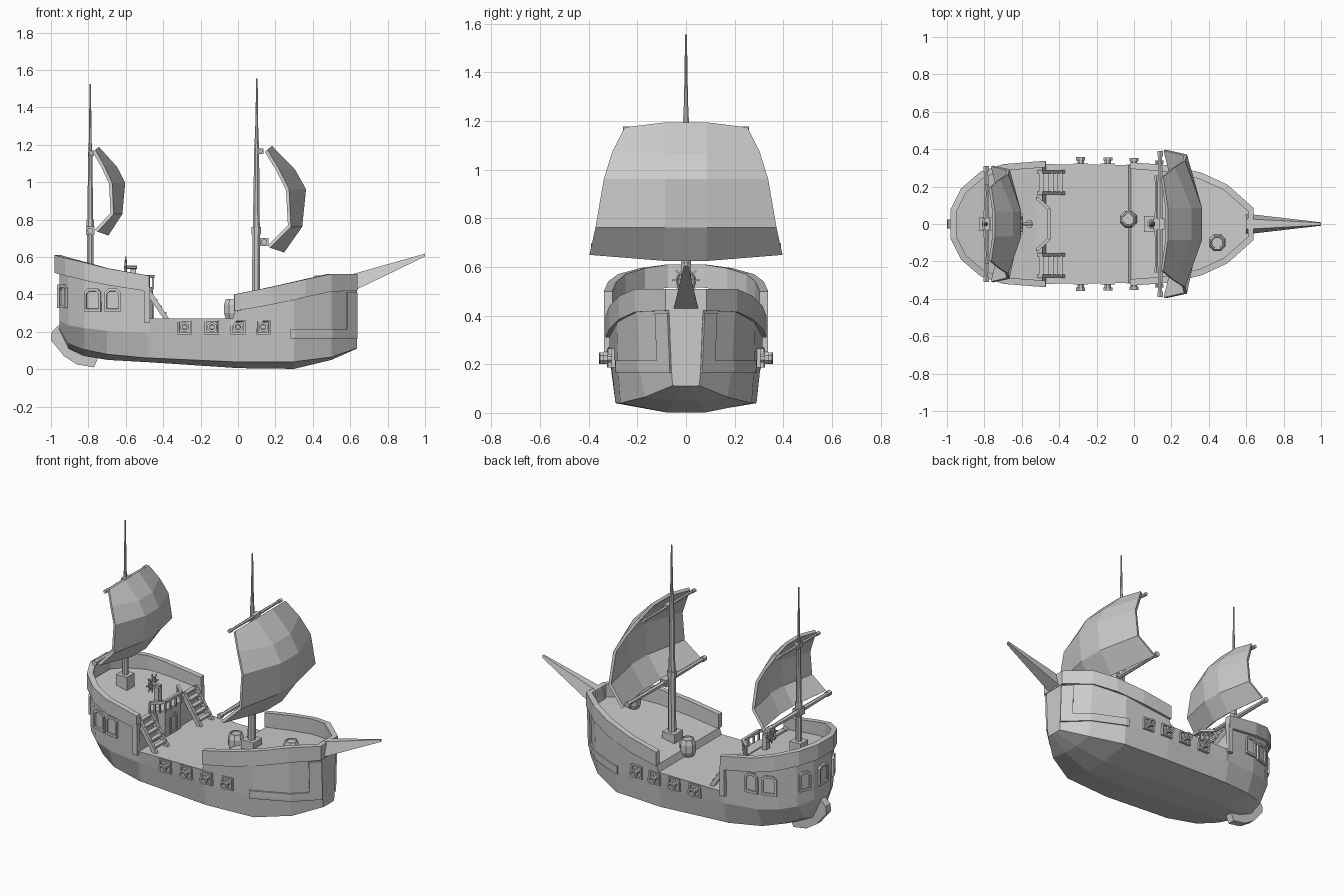
import bpy, bmesh, math
from mathutils import Vector, Matrix

if "Cube" in bpy.data.objects:
    bpy.data.objects.remove(bpy.data.objects["Cube"])


def finish(name, bm):
    bmesh.ops.remove_doubles(bm, verts=bm.verts, dist=0.0002)
    bmesh.ops.recalc_face_normals(bm, faces=bm.faces)
    me = bpy.data.meshes.new(name)
    bm.to_mesh(me)
    bm.free()
    ob = bpy.data.objects.new(name, me)
    bpy.context.collection.objects.link(ob)
    return ob


def loft(name, rings):
    """Closed rings joined in order, with end caps."""
    bm = bmesh.new()
    rows = [[bm.verts.new(p) for p in r] for r in rings]
    n = len(rows[0])
    for a, b in zip(rows, rows[1:]):
        for i in range(n):
            bm.faces.new((a[i], a[(i + 1) % n], b[(i + 1) % n], b[i]))
    bm.faces.new(rows[0])
    bm.faces.new(rows[-1])
    return finish(name, bm)


def grid(name, rows, thick, offset):
    bm = bmesh.new()
    vs = [[bm.verts.new(p) for p in r] for r in rows]
    for a, b in zip(vs, vs[1:]):
        for i in range(len(a) - 1):
            bm.faces.new((a[i], a[i + 1], b[i + 1], b[i]))
    ob = finish(name, bm)
    m = ob.modifiers.new("thickness", 'SOLIDIFY')
    m.thickness, m.offset = thick, offset
    return ob


def box(name, c, s):
    bm = bmesh.new()
    bmesh.ops.create_cube(bm, size=1, matrix=Matrix.Translation(c) @ Matrix.Diagonal((*s, 1)))
    return finish(name, bm)


def turned(name, base, axis, prof, n=8):
    """Round part: prof holds (distance along axis, radius)."""
    q = Vector(axis).to_track_quat('Z', 'Y')
    ring = lambda d, r: [Vector(base) + q @ Vector((r * math.cos((k + .5) * math.tau / n),
                         r * math.sin((k + .5) * math.tau / n), d)) for k in range(n)]
    return loft(name, [ring(d, r) for d, r in prof])


def bar(name, a, b, r, n=4):
    d = Vector(b) - Vector(a)
    return turned(name, a, d, [(0, r), (d.length, r)], n)


def frame(name, pos, out, w, h, arch, depth=.02):
    """Framed plate with sunken middle, facing along out."""
    pts = [(-w, -h), (w, -h), (w, h - arch), (w - arch, h), (arch - w, h), (-w, h - arch)]
    if not arch:
        pts = [(-w, -h), (w, -h), (w, h), (-w, h)]
    out = Vector(out).normalized()
    side = Vector((0, 0, 1)).cross(out)
    bm = bmesh.new()
    put = lambda d, k: [bm.verts.new(Vector(pos) + side * u * k + Vector((0, 0, v * k)) + out * d)
                        for u, v in pts]
    rows = [put(-depth, 1), put(depth * .6, 1), put(depth * .6, .76), put(depth * .15, .74)]
    n = len(pts)
    for a, b in zip(rows, rows[1:]):
        for i in range(n):
            bm.faces.new((a[i], a[(i + 1) % n], b[(i + 1) % n], b[i]))
    bm.faces.new(rows[0])
    bm.faces.new(rows[-1])
    return finish(name, bm)


# Hull stations: x, keel z, chine y z, middle y z, top y z
ST = [(-.955, .21, .05, .22, .085, .26, .09, .51),
      (-.905, .11, .11, .14, .18, .235, .19, .50),
      (-.82, .07, .18, .105, .25, .22, .265, .485),
      (-.70, .05, .24, .08, .29, .205, .30, .46),
      (-.49, .038, .28, .06, .31, .195, .32, .43),
      (-.47, .037, .28, .06, .31, .195, .32, .27),
      (-.03, .008, .29, .04, .305, .18, .315, .27),
      (-.015, .006, .29, .04, .305, .18, .315, .31),
      (.30, .002, .27, .04, .28, .18, .285, .37),
      (.50, .05, .17, .065, .19, .18, .20, .42),
      (.635, .11, .055, .112, .06, .18, .07, .43)]


def hull_ring(s):
    x, k, yc, zc, ym, zm, yt, zt = s
    half = [(x, yc * .3, k), (x, yc, zc), (x, ym, zm), (x, yt, zt)]
    return half + [(a, -b, c) for a, b, c in reversed(half)]


def hull_y(x, z):
    for a, b in zip(ST, ST[1:]):
        if a[0] <= x <= b[0]:
            t = (x - a[0]) / (b[0] - a[0])
            _, _, yc, zc, ym, zm, yt, zt = [p + (q - p) * t for p, q in zip(a, b)]
            if z < zm:
                return yc + (ym - yc) * (z - zc) / (zm - zc)
            return ym + (yt - ym) * (z - zm) / (zt - zm)


loft("hull", [hull_ring(s) for s in ST])


# Bulwarks: one wall running round the stern, one round the bow
def bulwark(name, half, t):
    path = half + [(x, -y, a, b) for x, y, a, b in reversed(half)]
    P = [Vector((p[0], p[1])) for p in path]
    rings = []
    for i, p in enumerate(path):
        d = (P[min(i + 1, len(P) - 1)] - P[max(i - 1, 0)]).normalized()
        nrm = Vector((-d.y, d.x))
        if nrm.dot(P[i] - Vector((0, 0))) > 0:
            nrm = -nrm
        q = P[i] + nrm * t
        rings.append([(p[0], p[1], p[2]), (q.x, q.y, p[2]), (q.x, q.y, p[3]), (p[0], p[1], p[3])])
    return loft(name, rings)


bulwark("stern_bulwark", [(-.475, .338, .415, .50), (-.70, .32, .45, .54), (-.82, .28, .475, .57),
                          (-.925, .19, .50, .595), (-.98, .08, .515, .61)], .035)
bulwark("bow_bulwark", [(-.02, .33, .31, .40), (.18, .315, .345, .44), (.36, .275, .385, .48),
                        (.50, .21, .415, .51), (.64, .085, .42, .51)], .035)

# Bowsprit and rudder
loft("bowsprit", [[(.60, -.055, .41), (.60, .055, .41), (.60, .028, .505), (.60, -.028, .505)],
                  [(1, -.009, .603), (1, .009, .603), (1, .006, .618), (1, -.006, .618)]])
rud = [(-.96, .235), (-.995, .20), (-1, .155), (-.93, .07), (-.86, .025), (-.77, .01), (-.74, .08), (-.9, .18)]
loft("rudder", [[(x, y, z) for x, z in rud] for y in (-.024, .024)])

# Cabin bay below the poop rail
bay = [(-.52, .14), (-.455, .08), (-.455, -.08), (-.52, -.14)]
loft("cabin_bay", [[(x, y, z) for x, y in bay] for z in (.26, .44)])
frame("cabin_door", (-.455, 0, .335), (1, 0, 0), .035, .06, .015, .012)
for i in range(3):
    a, b = bay[i], bay[i + 1]
    bar("poop_handrail", (*a, .495), (*b, .495), .012)
    for t in (0, .33, .67, 1):
        bar("rail_post", (a[0] + (b[0] - a[0]) * t, a[1] + (b[1] - a[1]) * t, .43),
            (a[0] + (b[0] - a[0]) * t, a[1] + (b[1] - a[1]) * t, .495), .007)

# Steering wheel on its stand
box("wheel_stand", (-.56, 0, .48), (.03, .035, .11))
bar("wheel_axle", (-.61, 0, .545), (-.54, 0, .545), .01, 6)
bpy.ops.mesh.primitive_torus_add(major_segments=10, minor_segments=4, major_radius=.037, minor_radius=.006,
                                 location=(-.6, 0, .545), rotation=(0, math.pi / 2, 0))
bpy.context.object.name = "wheel_rim"
for k in range(4):
    v = Vector((0, math.cos(k * math.pi / 4), math.sin(k * math.pi / 4))) * .058
    c = Vector((-.6, 0, .545))
    bar("wheel_spoke", c - v, c + v, .005)

for s in (-1, 1):
    # Front posts of the poop and ladders
    box("poop_post", (-.487, s * .322, .345), (.032, .03, .19))
    for y in (.165, .28):
        loft("ladder_side", [[(-.365, s * (y + d), .265), (-.395, s * (y + d), .265),
                              (-.515, s * (y + d), .44), (-.49, s * (y + d), .455)] for d in (-.01, .01)])
    for k in range(5):
        box("ladder_step", (-.395 - k * .025, s * .2225, .30 + k * .035), (.028, .11, .012))
    # Gun ports with cannons
    for x in (-.285, -.14, .0, .135):
        y = hull_y(x, .225)
        frame("gun_port", (x, s * y, .225), (0, s, 0), .039, .039, 0, .02)
        turned("cannon", (x, s * (y - .03), .225), (0, s, 0),
               [(0, .02), (.058, .018), (.058, .026), (.075, .026), (.075, .014), (.05, .012)])
    # Cabin side windows and stern quarter windows
    for x, w in ((-.775, .046), (-.67, .042)):
        slope = (hull_y(x + .03, .37) - hull_y(x - .03, .37)) / .06
        frame("side_window", (x, s * hull_y(x, .37), .37), (-slope, s, 0), w, .062, .02)
    frame("stern_window", (-.93, s * .14, .39), (-.88, s * .47, 0), .036, .062, .018)
    # L-shaped bow planking
    for xs, z0, z1 in (((.28, .30, .50, .58), .165, .215), ((.58, .634), .165, .41)):
        grid("bow_planking", [[(x, s * hull_y(x, z), z) for x in xs] for z in (z0, .18, z1)], .018, 0)
frame("stern_window", (-.957, 0, .39), (-1, 0, 0), .045, .062, .018)

# Masts
turned("main_mast", (.095, 0, 0), (.004, 0, 1), [(.28, .025), (.72, .022), (.72, .028), (.76, .028), (.76, .02),
                                                (1.18, .014), (1.28, .009), (1.555, .004)])
box("main_mast_foot", (.095, 0, .335), (.085, .085, .09))
turned("stern_mast", (-.79, 0, 0), (0, 0, 1), [(.45, .02), (.73, .018), (.73, .024), (.80, .022), (.80, .017),
                                              (1.15, .012), (1.22, .008), (1.525, .004)])
box("stern_mast_foot", (-.79, 0, .51), (.075, .075, .09))


# Yards with end caps and a mast clamp
def yard(x, z, half, r):
    turned("yard", (x, -half, z), (0, 1, 0), [(0, r * .8), (.03, r * .8), (.03, r * .55), (half, r * .75),
           (2 * half - .03, r * .55), (2 * half - .03, r * .8), (2 * half, r * .8)], 6)
    box("yard_clamp", (x, 0, z), (r * 2, .06, r * 2))


yard(.14, .68, .39, .022)
yard(.12, 1.165, .26, .015)
yard(-.79, .74, .31, .022)
yard(-.785, 1.155, .21, .015)

# Billowing sails: edge x, centre x, edge z, centre z, half width
SAIL = [(.15, .175, 1.168, 1.188, .25), (.21, .30, 1.07, 1.06, .30), (.265, .355, .96, .96, .335),
        (.275, .335, .765, .765, .37), (.165, .24, .655, .63, .395)]
for name, sx, x0, sz, z0, sy in (("main_sail", 1, 0, 1, 0, 1), ("stern_sail", .77, -.885, .83, .197, .785)):
    rows = []
    for xe, xc, ze, zc, w in SAIL:
        col = [(xe, -w, ze), (xc, -.085, zc), (xc, .085, zc), (xe, w, ze)]
        rows.append([(x * sx + x0, y * sy, z * sz + z0) for x, y, z in col])
    grid(name, rows, .018, 0)

# Barrels on deck
for x, y, z in ((-.03, .025, .27), (.445, -.1, .395)):
    turned("barrel", (x, y, z), (0, 0, 1), [(0, .038), (.03, .049), (.075, .049), (.105, .038), (.105, .032), (.098, .03)])
